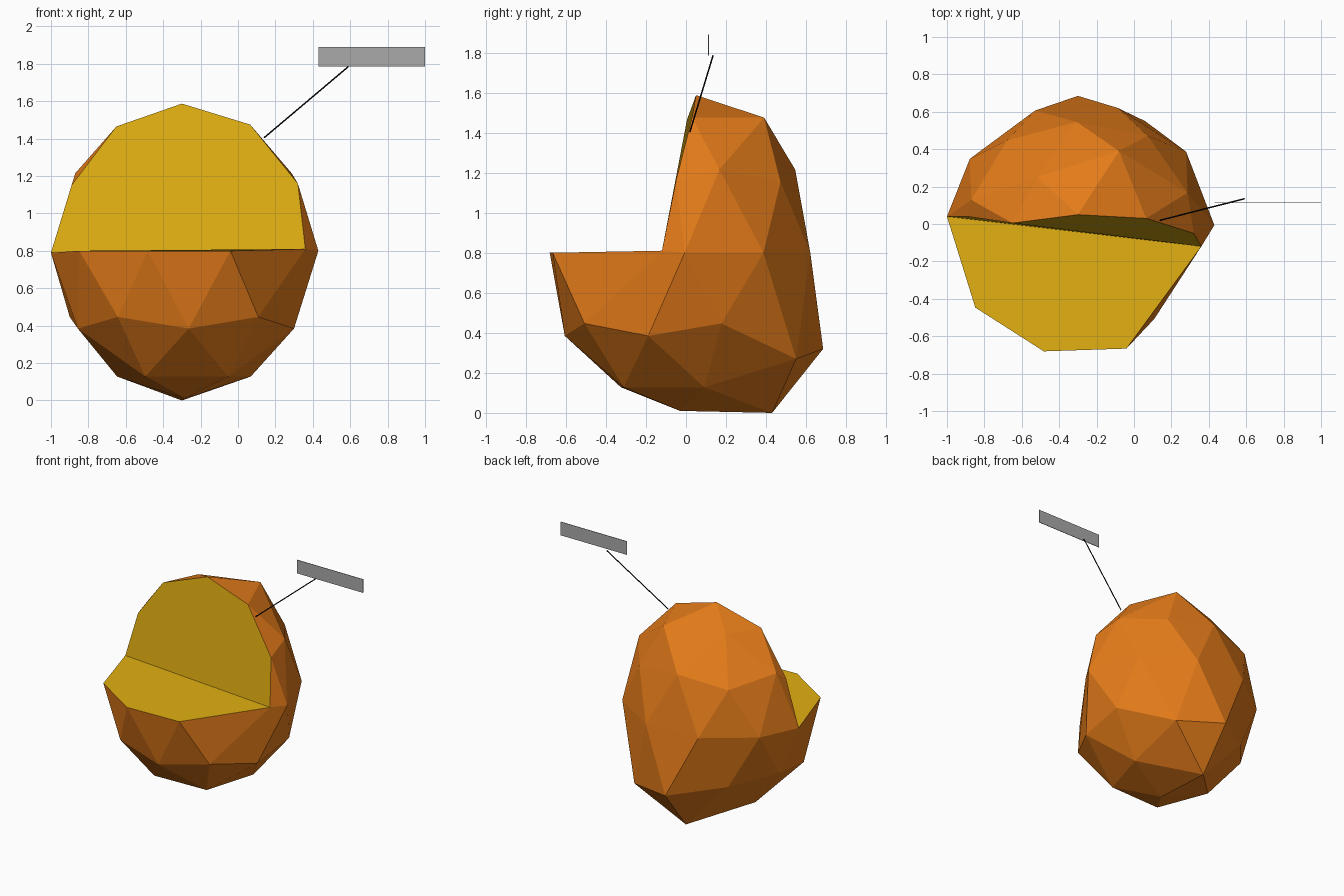
import bpy, bmesh, math
from mathutils import Vector, Matrix

if "Cube" in bpy.data.objects:
    bpy.data.objects.remove(bpy.data.objects["Cube"])


def material(name, rgb):
    m = bpy.data.materials.new(name)
    m.diffuse_color = (*rgb, 1)
    m.use_nodes = True
    m.node_tree.nodes["Principled BSDF"].inputs["Base Color"].default_value = m.diffuse_color
    return m


def finish(bm, name, *mats):
    mesh = bpy.data.meshes.new(name)
    bm.to_mesh(mesh)
    bm.free()
    ob = bpy.data.objects.new(name, mesh)
    bpy.context.collection.objects.link(ob)
    for m in mats:
        mesh.materials.append(m)
    return ob


orange = material("orange", (0.78, 0.2, 0.01))
yellow = material("yellow", (0.76, 0.43, 0.006))
black = material("black", (0.005, 0.005, 0.005))
grey = material("grey", (0.4, 0.4, 0.4))

# Cell body: a coarse icosphere, squashed and turned
bm = bmesh.new()
bmesh.ops.create_icosphere(bm, subdivisions=2, radius=1)
bmesh.ops.rotate(bm, verts=bm.verts, cent=(0, 0, 0), matrix=Matrix.Rotation(math.radians(-16), 3, 'Z'))
unit = [(v, v.co.copy()) for v in bm.verts]


def pick(z, angle):
    """Vertex of the unit sphere nearest to a height and compass angle."""
    r, a = math.sqrt(1 - z * z), math.radians(angle)
    p = Vector((r * math.cos(a), r * math.sin(a), z))
    return min(unit, key=lambda t: (t[1] - p).length)[0]


TOP, MID, RING = 0.851, 0.526, 0.447
floor = [pick(0, a) for a in (182, 218, 254, 290, 326)]
wall = [floor[0], floor[4], pick(RING, -16), pick(TOP, -16), pick(1, 0), pick(TOP, 200), pick(RING, 200)]
removed = [pick(RING, -88), pick(TOP, -88), pick(MID, -52), pick(MID, -124)]
moves = {
    floor[0]: (-1, 0.04, 0.79), floor[4]: (0.36, -0.12, 0.81),
    wall[2]: (0.32, -0.05, 1.16), wall[3]: (0.065, 0.03, 1.475), wall[4]: (-0.3, 0.05, 1.587),
    wall[5]: (-0.65, 0.005, 1.465), wall[6]: (-0.89, 0.04, 1.15),
    pick(TOP, 56): (-0.08, 0.39, 1.475),
    pick(-TOP, 92): (-0.3, 0.43, 0), pick(-RING, 92): (-0.3, 0.685, 0.32), pick(-MID, 56): (0.06, 0.55, 0.27),
}
for v, c in unit:
    v.co = (-0.285 + 0.715 * c.x, -0.03 + 0.677 * c.y, 0.8 + 0.79 * c.z)
for v, p in moves.items():
    v.co = p

# Cutaway: open the upper front, then close it with a floor and a wall
corner = {floor[0], floor[1], wall[6]}
side = {floor[4], wall[2], pick(0, 2)}
bmesh.ops.delete(bm, geom=[f for f in bm.faces if set(f.verts) == corner], context='FACES')
bmesh.ops.delete(bm, geom=removed, context='VERTS')
for loop in (floor, wall):
    bm.faces.new(loop).material_index = 1
bmesh.ops.recalc_face_normals(bm, faces=bm.faces)
finish(bm, "cell_membrane", orange, yellow)

# Leader line
a, b = Vector((0.14, 0.02, 1.405)), Vector((0.59, 0.135, 1.785))
bm = bmesh.new()
bmesh.ops.create_cone(bm, cap_ends=True, segments=8, radius1=0.004, radius2=0.004, depth=(b - a).length)
line = finish(bm, "leader_line", black)
line.location = (a + b) / 2
line.rotation_euler = (b - a).to_track_quat('Z', 'Y').to_euler()

# Blank label plate
bm = bmesh.new()
bmesh.ops.create_cube(bm, size=1)
plate = finish(bm, "label_plate", grey)
plate.scale = (0.57, 0.004, 0.105)
plate.location = (0.715, 0.113, 1.838)
